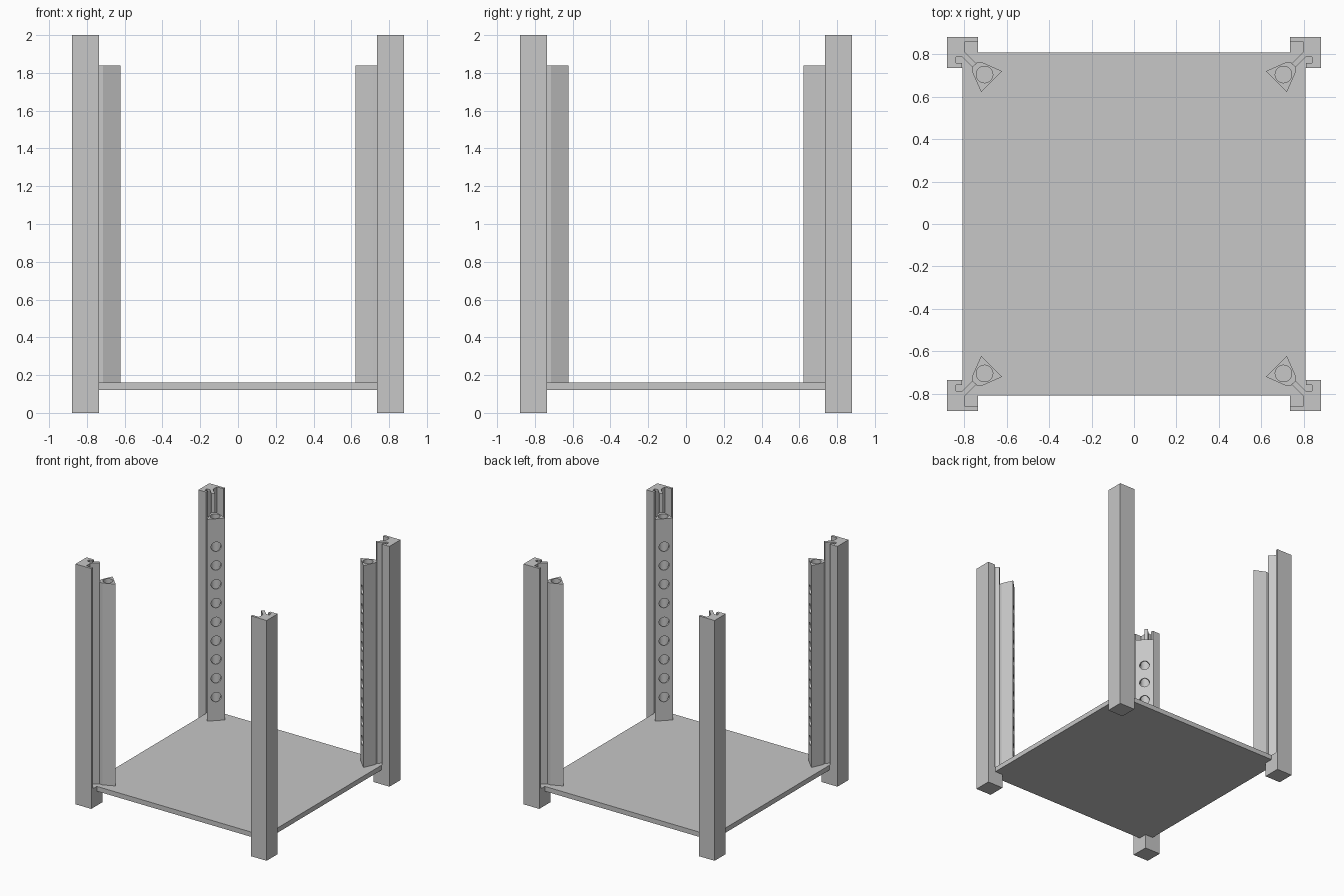
import bpy, bmesh, math
from mathutils import Matrix, Vector

cube = bpy.data.objects.get("Cube")
if cube:
    bpy.data.objects.remove(cube, do_unlink=True)

HALF = 0.88          # outer face of the posts
POST = 0.145         # post width
TOP = 2.0
SHELF_LOW, SHELF_TOP = 0.12, 0.16
RAIL_TOP = 1.84
HOLE = 0.039
AXIS = HALF - 0.176  # distance of the rail bore from both centre planes

grey = bpy.data.materials.new("plain grey")
grey.use_nodes = True
grey.diffuse_color = (0.57, 0.57, 0.57, 1)
grey.node_tree.nodes["Principled BSDF"].inputs["Base Color"].default_value = grey.diffuse_color


def add_object(name, bm, helper=False):
    bmesh.ops.recalc_face_normals(bm, faces=bm.faces)
    mesh = bpy.data.meshes.new(name)
    bm.to_mesh(mesh)
    bm.free()
    mesh.materials.append(grey)
    obj = bpy.data.objects.new(name, mesh)
    bpy.context.collection.objects.link(obj)
    if helper:
        obj.hide_render = True
        obj.hide_viewport = True
        obj.display_type = 'WIRE'
    return obj


def prism(name, profile, low, high):
    """Upright prism; profile points are measured inward from the outer corner."""
    bm = bmesh.new()
    base = bm.faces.new([bm.verts.new((HALF - u, HALF - v, low)) for u, v in profile])
    made = bmesh.ops.extrude_face_region(bm, geom=[base])["geom"]
    bmesh.ops.translate(bm, vec=(0, 0, high - low),
                        verts=[g for g in made if isinstance(g, bmesh.types.BMVert)])
    return add_object(name, bm)


def cylinder(bm, centre, depth, turn=Matrix()):
    bmesh.ops.create_cone(bm, cap_ends=True, segments=32, radius1=HOLE, radius2=HOLE,
                          depth=depth, matrix=Matrix.Translation(centre) @ turn)


def cut(obj, cutter):
    mod = obj.modifiers.new("cut", 'BOOLEAN')
    mod.operation = 'DIFFERENCE'
    mod.solver = 'EXACT'
    mod.object = cutter


def four_corners(obj):
    mod = obj.modifiers.new("four corners", 'MIRROR')
    mod.use_axis = (True, True, False)
    mod.use_mirror_merge = False


# Shelf between the posts
bm = bmesh.new()
bmesh.ops.create_cube(bm, size=1, matrix=Matrix.Translation((0, 0, (SHELF_LOW + SHELF_TOP) / 2))
                      @ Matrix.Diagonal((1.615, 1.615, SHELF_TOP - SHELF_LOW, 1)))
add_object("shelf", bm)

# Solid square feet
feet = prism("post_feet", [(0, 0), (POST, 0), (POST, POST), (0, POST)], 0, SHELF_TOP)
four_corners(feet)

# Slotted corner posts with a diagonal neck
posts = prism("corner_posts", [
    (0, 0), (POST, 0), (POST, 0.02), (0.085, 0.02), (0.085, 0.072),
    (0.138, 0.125), (0.118, 0.141), (0.07, 0.093), (0.042, 0.093), (0.042, 0.121),
    (0.07, 0.121), (0.07, POST), (0, POST)], SHELF_TOP - 0.01, TOP)
four_corners(posts)

# Drilled rails facing the middle
rails = prism("drilled_rails", [
    (0.118, 0.141), (0.118, 0.164), (0.16, 0.258), (0.258, 0.16),
    (0.164, 0.118), (0.138, 0.12)], SHELF_TOP, RAIL_TOP)

# Long bore down each rail
bm = bmesh.new()
cylinder(bm, Vector((AXIS, AXIS, 1)), 1.9)
cut(rails, add_object("rail_bore_cutter", bm, helper=True))

# Row of holes in the inner face, reaching the bore
bm = bmesh.new()
inward = Vector((-1, -1, 0)).normalized()
turn = inward.to_track_quat('Z', 'Y').to_matrix().to_4x4()
for i in range(9):
    centre = Vector((AXIS, AXIS, 0.355 + i * 0.1565)) + inward * 0.08
    cylinder(bm, centre, 0.16, turn)
cut(rails, add_object("face_hole_cutter", bm, helper=True))
four_corners(rails)
